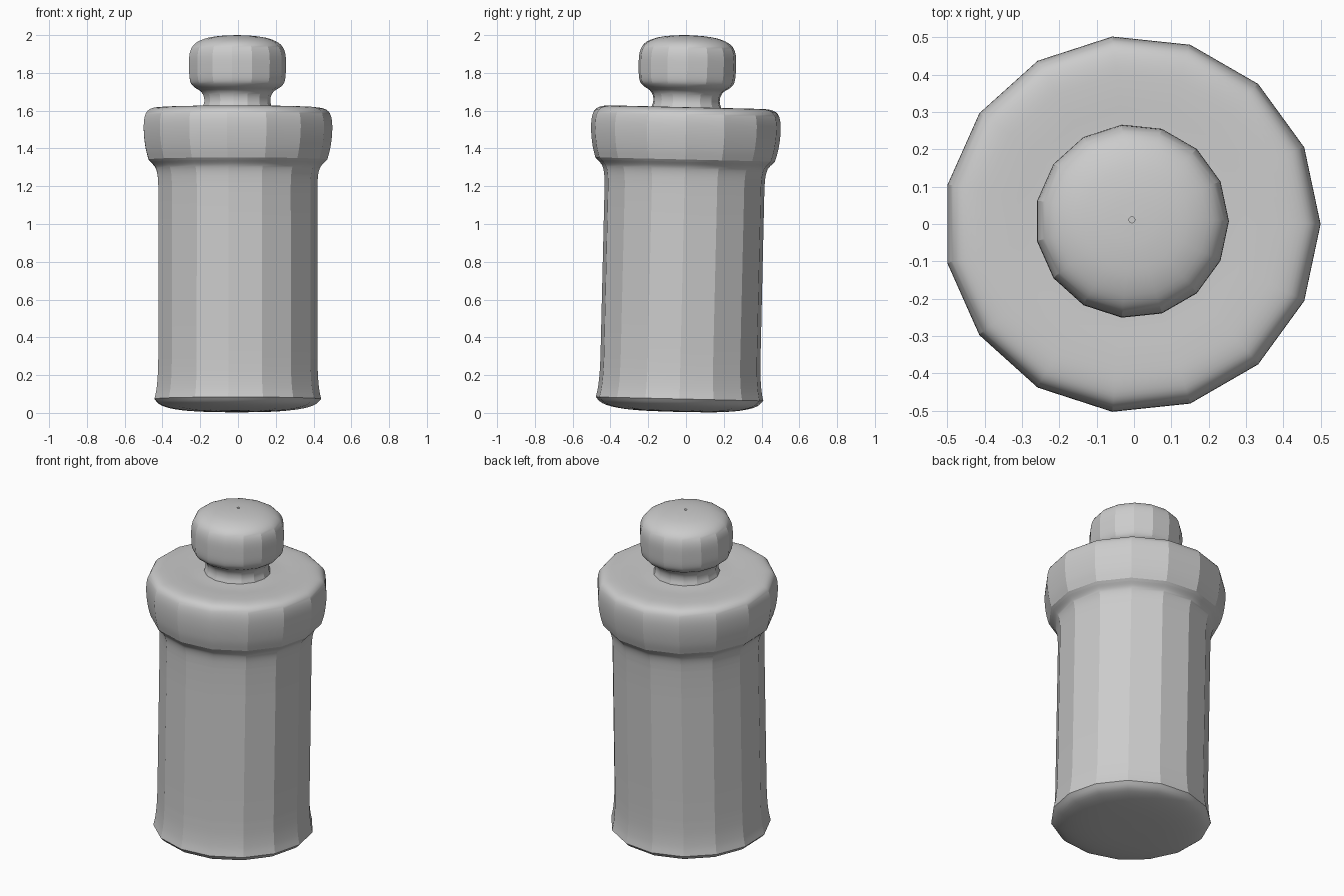
import bpy, bmesh, math
from mathutils import Matrix

if "Cube" in bpy.data.objects:
    bpy.data.objects.remove(bpy.data.objects["Cube"])

SIDES = 15
TILT = math.radians(-1.35)
# the whole pot leans slightly towards the back
LEAN = Matrix.Translation((-0.0055, -0.036, 0.002)) @ Matrix.Rotation(TILT, 4, 'X')


def smooth_curve(points, steps=4):
    """Catmull-Rom interpolation through a short (radius, height) list."""
    pts = [points[0]] + points + [points[-1]]
    out = []
    for a, b, c, d in zip(pts, pts[1:], pts[2:], pts[3:]):
        for k in range(steps):
            t = k / steps
            out.append(tuple(0.5 * (2 * q + (r - p) * t
                             + (2 * p - 5 * q + 4 * r - s) * t * t
                             + (3 * q - p - 3 * r + s) * t ** 3)
                             for p, q, r, s in zip(a, b, c, d)))
    return out + [points[-1]]


def lathe(name, sections):
    """Spin smooth profile sections (sharp where they join) round the leaning axis."""
    profile = []
    for s in sections:
        curve = smooth_curve(s)
        profile += curve[1:] if profile else curve
    bm = bmesh.new()
    rings = []
    for r, z in profile:
        if r < 1e-5:
            rings.append([bm.verts.new((0, 0, z))] * SIDES)
        else:
            rings.append([bm.verts.new((r * math.cos(math.tau * i / SIDES),
                                        r * math.sin(math.tau * i / SIDES), z))
                          for i in range(SIDES)])
    for low, high in zip(rings, rings[1:]):
        for i in range(SIDES):
            j = (i + 1) % SIDES
            bm.faces.new(list(dict.fromkeys((low[i], low[j], high[j], high[i]))))
    bmesh.ops.transform(bm, matrix=LEAN, verts=bm.verts)
    mesh = bpy.data.meshes.new(name)
    bm.to_mesh(mesh)
    bm.free()
    obj = bpy.data.objects.new(name, mesh)
    bpy.context.collection.objects.link(obj)
    bpy.ops.object.select_all(action='DESELECT')
    obj.select_set(True)
    bpy.context.view_layer.objects.active = obj
    bpy.ops.object.shade_smooth_by_angle(angle=math.radians(20))
    return obj


# Jar: domed bottom, flared foot, straight wall and flared mouth
lathe("jar_body", [
    [(0, 0.003), (0.2, 0.006), (0.33, 0.018), (0.41, 0.04), (0.446, 0.072)],
    [(0.446, 0.072), (0.436, 0.12), (0.429, 0.19), (0.426, 0.28)],
    [(0.426, 0.28), (0.4255, 1.2)],
    [(0.4255, 1.2), (0.43, 1.26), (0.442, 1.3), (0.467, 1.328)],
])

# Lid: bulging rim, flat top, narrow neck and rounded knob
lathe("lid_with_knob", [
    [(0.467, 1.328), (0.478, 1.34)],
    [(0.478, 1.34), (0.494, 1.4), (0.504, 1.48), (0.502, 1.55),
     (0.484, 1.595), (0.44, 1.614), (0.36, 1.617), (0.26, 1.614), (0.185, 1.617)],
    [(0.185, 1.617), (0.177, 1.645), (0.18, 1.675), (0.197, 1.702),
     (0.232, 1.725), (0.253, 1.755), (0.259, 1.82), (0.256, 1.9),
     (0.23, 1.95), (0.17, 1.98), (0.09, 1.994), (0.008, 1.998)],
])
